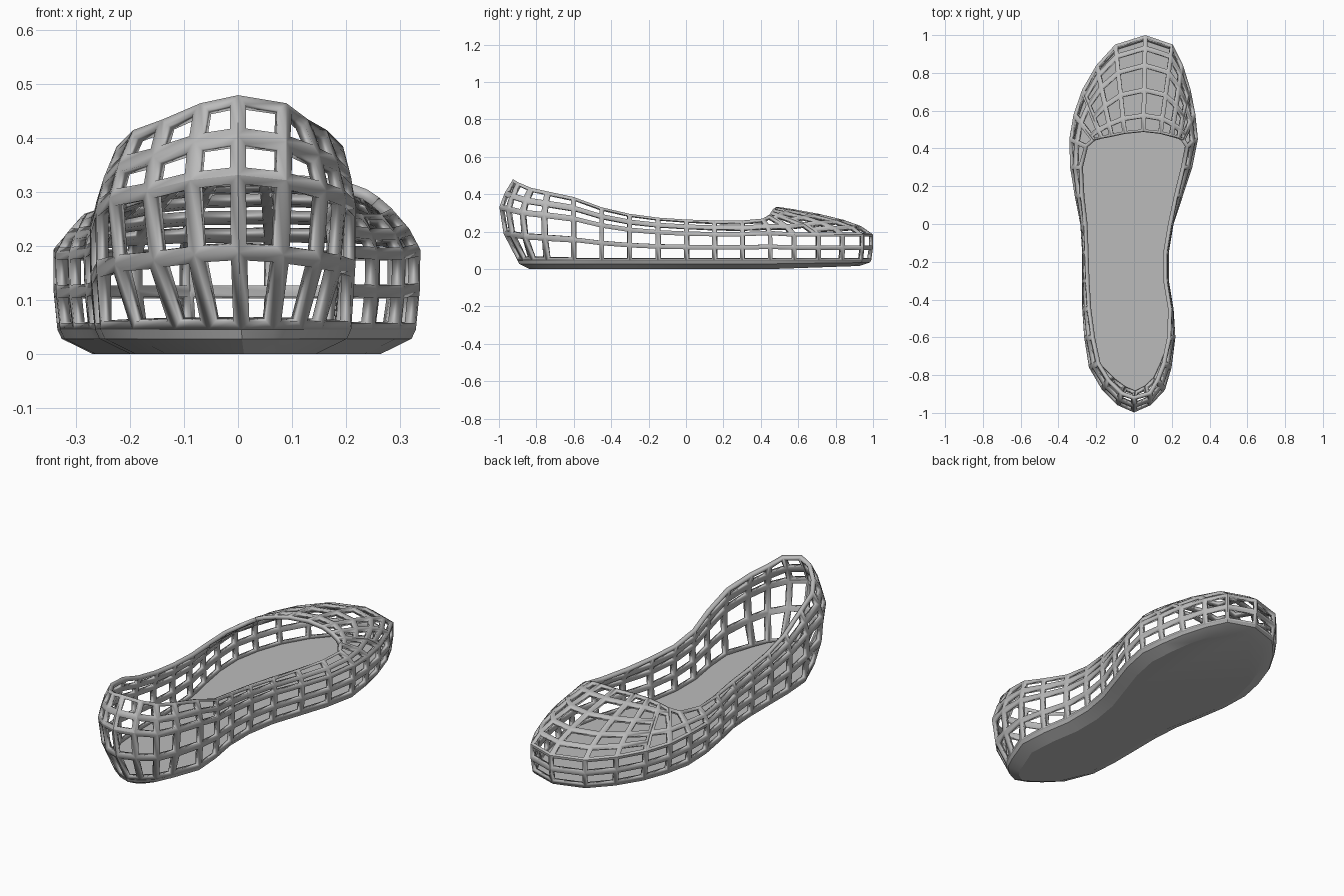
import bpy, bmesh
from mathutils import Vector

cube = bpy.data.objects.get("Cube")
if cube:
    bpy.data.objects.remove(cube)

grey = bpy.data.materials.new("plain grey")
grey.use_nodes = True
GREY = (0.5, 0.5, 0.5, 1)
grey.diffuse_color = GREY
grey.node_tree.nodes["Principled BSDF"].inputs["Base Color"].default_value = GREY

# Stations from heel to toe:
# outline y, outline x (right, left), rim y, rim x (right, left), rim z
STATIONS = [
    (-1, 0, 0, -.925, 0, 0, .48),
    (-.96, -.09, .09, -.9, -.07, .09, .465),
    (-.88, -.17, .165, -.83, -.14, .13, .435),
    (-.76, -.24, .2, -.74, -.195, .165, .415),
    (-.6, -.265, .22, -.6, -.225, .195, .385),
    (-.45, -.275, .21, -.45, -.245, .2, .33),
    (-.3, -.275, .185, -.3, -.255, .175, .295),
    (-.15, -.275, .185, -.15, -.26, .175, .275),
    (0, -.285, .21, 0, -.265, .2, .265),
    (.15, -.315, .26, .15, -.28, .23, .26),
    (.3, -.34, .31, .3, -.285, .265, .26),
    (.45, -.345, .34, .41, -.255, .285, .27),
    (.58, -.32, .325, .445, -.215, .262, .29),
    (.71, -.275, .3, .455, -.175, .24, .305),
    (.84, -.2, .26, .465, -.12, .2, .32),
    (.95, -.1, .205, .48, -.05, .14, .33),
    (1, .06, .06, .49, .05, .05, .333),
]
LAST = len(STATIONS) - 1
THROAT = 11          # station where the opening turns across the foot
SOLE_TOP = .045


def outline(i, side, z=0.0):
    s = STATIONS[i]
    return Vector((s[1 + side], s[0], z))


def rim(i, side):
    s = STATIONS[i]
    return Vector((s[4 + side], s[3], s[6]))


def inward(p, distance):
    """Move a point towards the long middle line of the foot."""
    spine = Vector((0.02, max(-.7, min(.72, p.y)), p.z))
    return p + (spine - p).normalized() * distance


def base(i, side):
    p = outline(i, side, SOLE_TOP)
    heel = max(0, min(1, (-p.y - .6) / .4))
    return inward(p, .01 + .09 * heel)


def rib(i, side, steps):
    """Points up one upright rib, from the sole to the rim."""
    out, low, top = outline(i, side), base(i, side), rim(i, side)
    points = [low]
    if i <= THROAT:
        for rise, lean, tuck in ((.33, 0, .25), (.66, .03, 0), (.83, .4, 0), (1, 1, 0)):
            p = out.lerp(low, tuck).lerp(top, lean)
            p.z = low.z + (top.z - low.z) * rise
            points.append(p)
        return points
    start = outline(i, side, .185)
    points += [outline(i, side, .115), start]
    bend = start.lerp(top, .12)
    bend.z = top.z - .065
    for t in steps:
        points.append(start.lerp(bend, t).lerp(bend.lerp(top, t), t))
    return points


def finish(name, bm):
    mesh = bpy.data.meshes.new(name)
    bm.to_mesh(mesh)
    bm.free()
    obj = bpy.data.objects.new(name, mesh)
    bpy.context.collection.objects.link(obj)
    mesh.materials.append(grey)
    bpy.ops.object.select_all(action='DESELECT')
    obj.select_set(True)
    bpy.context.view_layer.objects.active = obj
    bpy.ops.object.shade_smooth_by_angle(angle=.4)
    return obj


# Lattice upper: one framed opening per cell, more rows over the toes
bm = bmesh.new()
for side in (0, 1):
    for i in range(LAST):
        steps = (.28, .5, .72, .9, 1)
        if i == THROAT:
            steps = (.5, 1)
        elif i == THROAT + 1:
            steps = (.5, .9, 1)
        a, b = rib(i, side, steps), rib(i + 1, side, steps)
        for k in range(len(a) - 1):
            corners = [a[k], a[k + 1], b[k + 1], b[k]]
            if side:
                corners.reverse()
            bm.faces.new([bm.verts.new(p) for p in corners])
bmesh.ops.remove_doubles(bm, verts=bm.verts, dist=.0005)
bm.normal_update()
holes = list(bm.faces)
for face in holes:
    bar = .016 if face.calc_center_median().y < -.6 else .012
    bar = min(bar, .3 * min(e.calc_length() for e in face.edges))
    bmesh.ops.inset_individual(bm, faces=[face], thickness=bar, use_even_offset=True)
bmesh.ops.delete(bm, geom=holes, context='FACES')

# Make sure the frame faces outwards before it is thickened
facing = sum(f.normal.dot(Vector((f.calc_center_median().x, 0, 0))) for f in bm.faces)
if facing < 0:
    bmesh.ops.reverse_faces(bm, faces=bm.faces)
upper = finish("lattice_upper", bm)
solid = upper.modifiers.new("thickness", 'SOLIDIFY')
solid.thickness = .02
solid.offset = -1

# Sole: flat tread, flared edge and insole
loop = [(i, 0) for i in range(LAST + 1)] + [(i, 1) for i in range(LAST - 1, 0, -1)]
bm = bmesh.new()


def ring(distance, height):
    verts = []
    for i, side in loop:
        p = inward(base(i, side), distance)
        spring = max(0, p.y - .45) * .035
        p.z = height + spring * (1 - height / SOLE_TOP)
        verts.append(bm.verts.new(p))
    return verts


rings = [ring(.065, 0), ring(.008, .028), ring(0, SOLE_TOP)]
for low, high in zip(rings, rings[1:]):
    for k in range(len(loop)):
        n = (k + 1) % len(loop)
        bm.faces.new((low[k], low[n], high[n], high[k]))
bm.faces.new(rings[0])
bm.faces.new(rings[-1])
bmesh.ops.recalc_face_normals(bm, faces=bm.faces)
finish("sole", bm)
